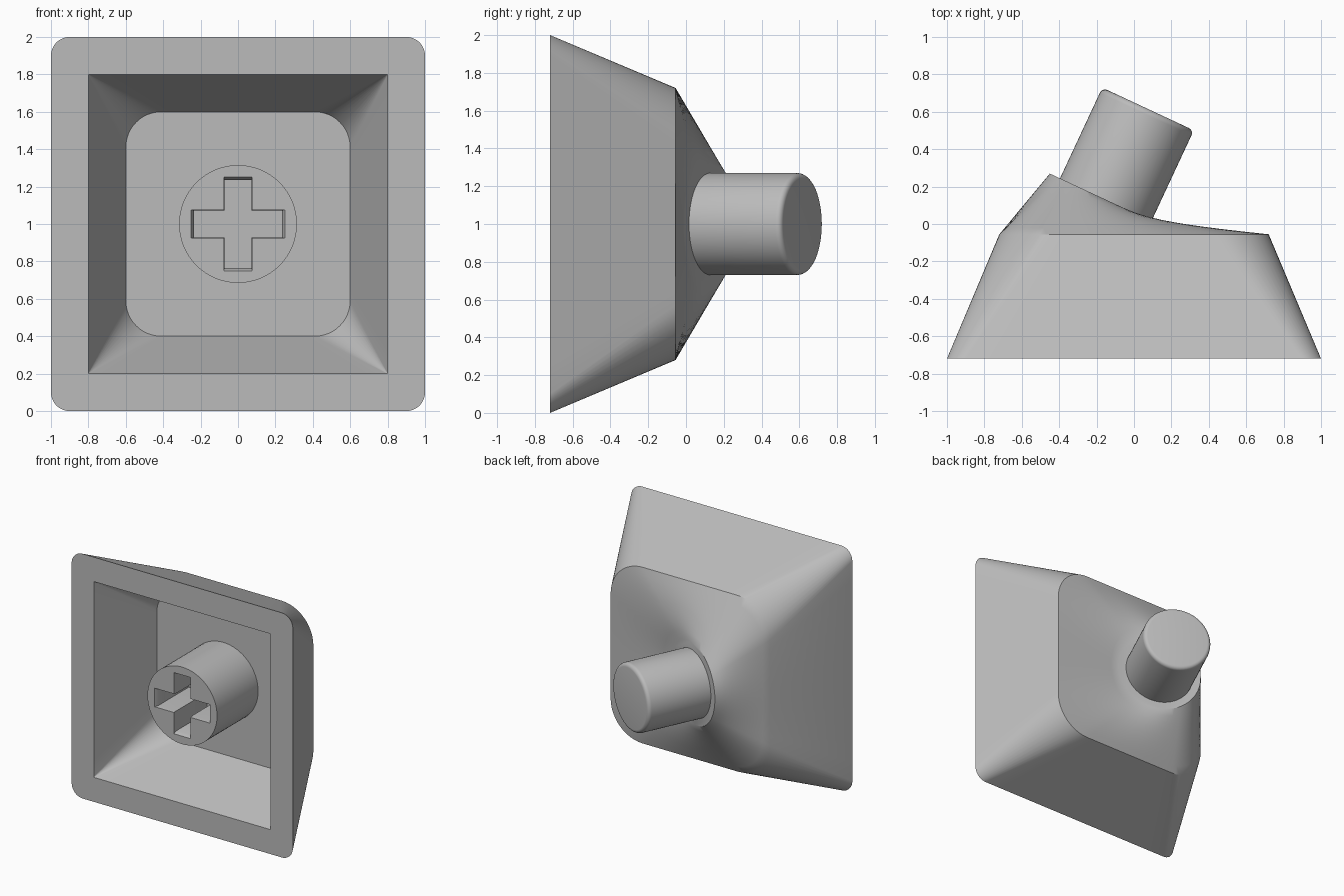
import bpy, bmesh, math
from mathutils import Vector

if "Cube" in bpy.data.objects:
    bpy.data.objects.remove(bpy.data.objects["Cube"])

grey = bpy.data.materials.new("plain grey")
grey.use_nodes = True
grey.diffuse_color = (0.5, 0.5, 0.5, 1)
grey.node_tree.nodes["Principled BSDF"].inputs["Base Color"].default_value = (0.5, 0.5, 0.5, 1)

MID = 1.0                                  # height of the centre line
TILT = math.radians(25)
AXIS = Vector((math.sin(TILT), math.cos(TILT), 0))
ACROSS = Vector((math.cos(TILT), -math.sin(TILT), 0))
UP = Vector((0, 0, 1))
NECK = Vector((-0.151, 0.13, MID))         # centre of the slanted neck


def rounded_square(half, radius, y, steps=12):
    """Loop of points: each quarter has a corner arc and a divided straight side."""
    points = []
    flat = half - radius
    for quarter in range(4):
        turn = quarter * math.pi / 2
        corner = [(flat + radius * math.cos(a), flat + radius * math.sin(a))
                  for a in (math.pi / 2 * i / steps for i in range(steps + 1))]
        side = [(flat - 2 * flat * i / steps, half) for i in range(1, steps)]
        for u, v in corner + side:
            points.append(Vector((u * math.cos(turn) - v * math.sin(turn), y,
                                  MID + u * math.sin(turn) + v * math.cos(turn))))
    return points


def ring(centre, radius, across, angles):
    return [centre + radius * (across * math.cos(a) + UP * math.sin(a)) for a in angles]


def even_angles(count):
    return [2 * math.pi * i / count for i in range(count)]


def cross(arm, half, y):
    """Twelve-point plus outline."""
    quarter = [(arm, -half), (arm, half), (half, half)]
    points = []
    for q in range(4):
        c, s = round(math.cos(q * math.pi / 2)), round(math.sin(q * math.pi / 2))
        points += [Vector((u * c - v * s, y, MID + u * s + v * c)) for u, v in quarter]
    return points


def skin(bm, loops):
    """Join successive loops with quads and return their vertices."""
    rows = [[bm.verts.new(p) for p in loop] for loop in loops]
    for a, b in zip(rows, rows[1:]):
        for i in range(len(a)):
            j = (i + 1) % len(a)
            bm.faces.new((a[i], a[j], b[j], b[i]))
    return rows


def finish(name, bm):
    bmesh.ops.recalc_face_normals(bm, faces=bm.faces)
    mesh = bpy.data.meshes.new(name)
    bm.to_mesh(mesh)
    bm.free()
    mesh.materials.append(grey)
    obj = bpy.data.objects.new(name, mesh)
    bpy.context.collection.objects.link(obj)
    bpy.ops.object.select_all(action="DESELECT")
    obj.select_set(True)
    bpy.context.view_layer.objects.active = obj
    bpy.ops.object.shade_smooth_by_angle(angle=math.radians(30))
    return obj


# Hollow cap: floor, inner walls, rim, outer walls, then a loft to the neck
back = rounded_square(0.72, 0.29, -0.055)
neck = ring(NECK, 0.33, ACROSS, [math.atan2(p.z - MID, p.x) for p in back])
loft = [[p.lerp(q, t / 8) for p, q in zip(back, neck)] for t in range(9)]
bm = bmesh.new()
rows = skin(bm, [rounded_square(0.6, 0.19, -0.19), rounded_square(0.8, 0.002, -0.72),
                 rounded_square(1.0, 0.1, -0.72)] + loft)
bm.faces.new(rows[0])
bm.faces.new(rows[-1])
finish("cap_shell", bm)

# Tilted post with a rounded end
turns = even_angles(64)
ROUND = 0.03
LENGTH = 0.535
post = [ring(NECK - AXIS * 0.05, 0.27, ACROSS, turns)]
for i in range(6):
    a = math.pi / 2 * i / 5
    post.append(ring(NECK + AXIS * (LENGTH - ROUND + ROUND * math.sin(a)),
                     0.27 - ROUND + ROUND * math.cos(a), ACROSS, turns))
bm = bmesh.new()
rows = skin(bm, post)
bm.faces.new(rows[0])
bm.faces.new(rows[-1])
finish("tilted_post", bm)

# Inner stem with a plus-shaped socket whose mouth is slightly flared
bm = bmesh.new()
wall = skin(bm, [ring(Vector((0, y, MID)), 0.315, Vector((1, 0, 0)), turns)
                 for y in (-0.17, -0.72)])
socket = skin(bm, [cross(0.25, 0.076, -0.72), cross(0.235, 0.072, -0.69),
                   cross(0.235, 0.072, -0.3)])
bm.faces.new(socket[-1])
mouth = [bm.edges.get((loop[i - 1], loop[i]))
         for loop in (wall[-1], socket[0]) for i in range(len(loop))]
bmesh.ops.triangle_fill(bm, edges=mouth, use_beauty=True)
finish("socket_stem", bm)
